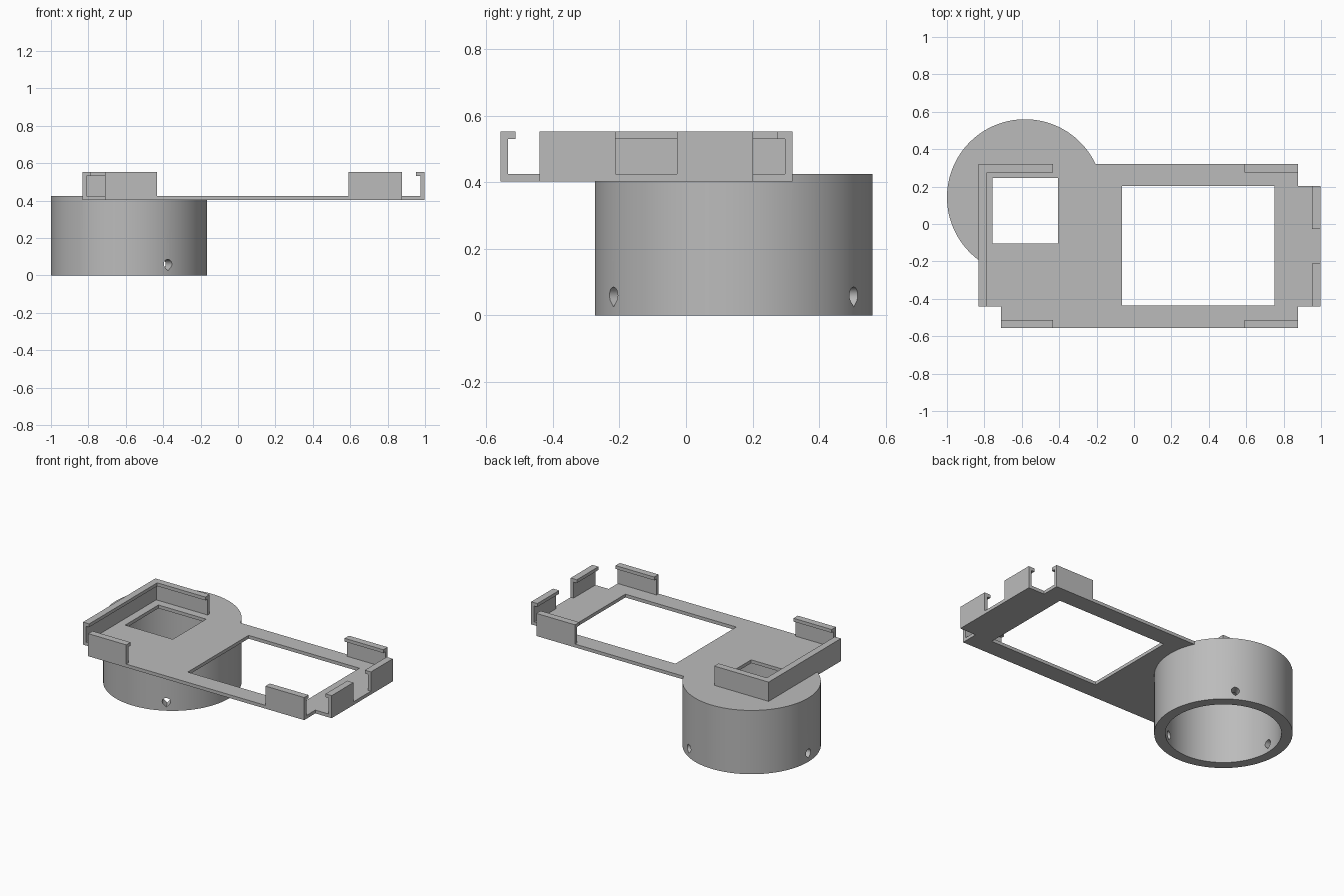
import bpy, bmesh
from math import sin, cos, pi, radians
from mathutils import Matrix, Vector

if "Cube" in bpy.data.objects:
    bpy.data.objects.remove(bpy.data.objects["Cube"], do_unlink=True)

# Single plastic colour
grey = bpy.data.materials.new("grey plastic")
grey.use_nodes = True
grey.diffuse_color = (0.5, 0.5, 0.5, 1)
grey.node_tree.nodes["Principled BSDF"].inputs["Base Color"].default_value = (0.5, 0.5, 0.5, 1)

CENTRE = Vector((-0.583, 0.143, 0))
FLOOR, DECK, TOP = 0.402, 0.424, 0.552      # plate underside, plate top, clip top
WALL, LIP = 0.022, 0.045                    # clip wall thickness, lip reach


def loft(name, rings):
    """Solid through matching rings of points, capped at both ends."""
    bm = bmesh.new()
    loops = [[bm.verts.new(p) for p in ring] for ring in rings]
    n = len(loops[0])
    for a, b in zip(loops, loops[1:]):
        for i in range(n):
            j = (i + 1) % n
            bm.faces.new((a[i], a[j], b[j], b[i]))
    bm.faces.new(loops[0][::-1])
    bm.faces.new(loops[-1])
    bmesh.ops.recalc_face_normals(bm, faces=bm.faces)
    mesh = bpy.data.meshes.new(name)
    bm.to_mesh(mesh)
    bm.free()
    mesh.materials.append(grey)
    ob = bpy.data.objects.new(name, mesh)
    bpy.context.collection.objects.link(ob)
    return ob


def prism(name, outline, z0, z1):
    return loft(name, [[(x, y, z) for x, y in outline] for z in (z0, z1)])


def box(name, x0, x1, y0, y1, z0, z1):
    return prism(name, [(x0, y0), (x1, y0), (x1, y1), (x0, y1)], z0, z1)


def disc(name, r, z0, z1, n=128):
    pts = [(CENTRE.x + r * cos(2 * pi * i / n), CENTRE.y + r * sin(2 * pi * i / n)) for i in range(n)]
    return prism(name, pts, z0, z1)


def combine(target, tool, operation):
    mod = target.modifiers.new(operation, "BOOLEAN")
    mod.operation, mod.solver, mod.object = operation, "EXACT", tool
    bpy.context.view_layer.objects.active = target
    bpy.ops.object.modifier_apply(modifier=mod.name)
    bpy.data.objects.remove(tool, do_unlink=True)


# Plate with notched corners, merged with the round eyepiece collar
body = prism("plate_and_collar", [
    (-0.832, 0.32), (-0.832, -0.44), (-0.712, -0.44), (-0.712, -0.557),
    (0.877, -0.557), (0.877, -0.44), (0.997, -0.44), (0.997, 0.202),
    (0.877, 0.202), (0.877, 0.32)], FLOOR, DECK)
combine(body, disc("collar", 0.417, 0, DECK), "UNION")

# Bore, square eyepiece opening and large window
combine(body, disc("bore", 0.35, -0.1, FLOOR), "DIFFERENCE")
combine(body, box("opening", -0.757, -0.406, -0.105, 0.245, 0.3, 0.5), "DIFFERENCE")
combine(body, box("window", -0.064, 0.752, -0.437, 0.202, 0.3, 0.5), "DIFFERENCE")

# Three teardrop screw holes around the collar, points down
drop = [(0.025 * cos(radians(a)), 0.06 + 0.025 * sin(radians(a))) for a in range(-45, 226, 15)]
drop.append((0, 0.025))
for angle in (-60, 60, 180):
    spin = Matrix.Translation(CENTRE) @ Matrix.Rotation(radians(angle), 4, "Z")
    hole = loft("screw_hole", [[spin @ Vector((r, u, z)) for u, z in drop] for r in (0.25, 0.5)])
    combine(body, hole, "DIFFERENCE")

# Hooked clips: one profile swept along each edge, given as (x, y, inward x, inward y)
profile = [(0, DECK), (0, TOP), (LIP, TOP), (LIP, TOP - WALL), (WALL, TOP - WALL), (WALL, DECK)]


def clip(name, path):
    return loft(name, [[(x + d * ix, y + d * iy, z) for d, z in profile] for x, y, ix, iy in path])


parts = [
    body,
    clip("corner_clip", [(-0.432, 0.32, 0, -1), (-0.832, 0.32, 1, -1), (-0.832, -0.44, 1, 0)]),
    clip("back_clip", [(0.592, 0.32, 0, -1), (0.877, 0.32, 0, -1)]),
    clip("front_right_clip", [(-0.712, -0.557, 0, 1), (-0.432, -0.557, 0, 1)]),
    clip("front_left_clip", [(0.592, -0.557, 0, 1), (0.877, -0.557, 0, 1)]),
    clip("end_clip_back", [(0.997, -0.027, -1, 0), (0.997, 0.202, -1, 0)]),
    clip("end_clip_front", [(0.997, -0.44, -1, 0), (0.997, -0.212, -1, 0)]),
]

# Smooth the round collar, keep hard edges
bpy.ops.object.select_all(action="DESELECT")
for ob in parts:
    ob.select_set(True)
bpy.context.view_layer.objects.active = body
bpy.ops.object.shade_smooth_by_angle(angle=radians(30))
